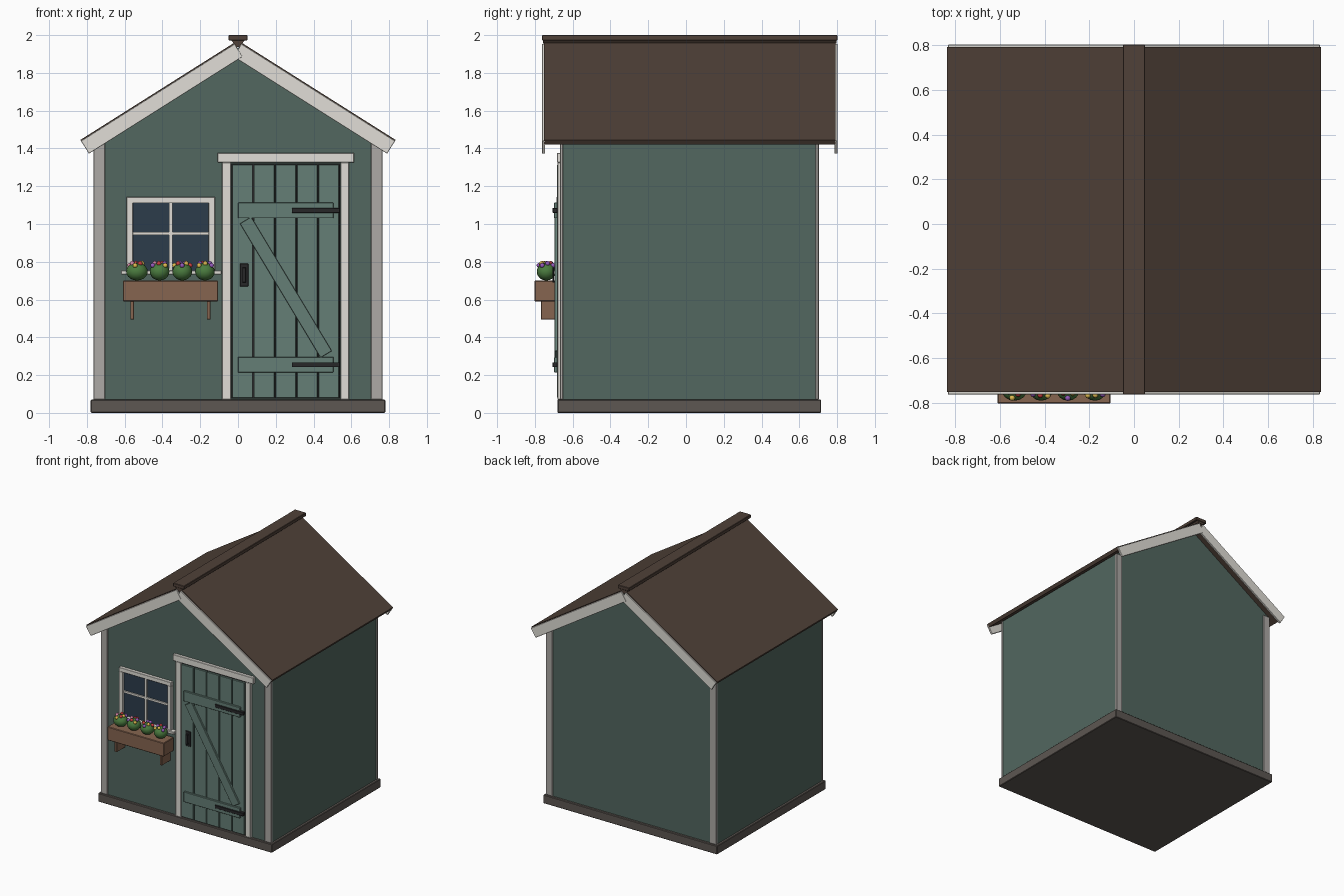
import bpy, bmesh, math, random
from mathutils import Vector

if "Cube" in bpy.data.objects:
    bpy.data.objects.remove(bpy.data.objects["Cube"])

random.seed(4)
MATS = {}
COLORS = {
    "wall": (0.085, 0.135, 0.115), "door": (0.13, 0.21, 0.18), "trim": (0.75, 0.73, 0.68),
    "corner": (0.42, 0.40, 0.38), "base": (0.11, 0.095, 0.085), "roof": (0.08, 0.053, 0.04),
    "box": (0.24, 0.13, 0.08), "glass": (0.025, 0.045, 0.07), "iron": (0.02, 0.02, 0.022),
    "leaf": (0.07, 0.2, 0.05), "red": (0.6, 0.05, 0.05), "yellow": (0.75, 0.5, 0.08),
    "purple": (0.3, 0.1, 0.5), "pink": (0.7, 0.25, 0.4),
}


def paint(ob, color):
    if color not in MATS:
        m = bpy.data.materials.new(color)
        m.diffuse_color = (*COLORS[color], 1)
        m.use_nodes = True
        m.node_tree.nodes["Principled BSDF"].inputs["Base Color"].default_value = m.diffuse_color
        MATS[color] = m
    ob.data.materials.append(MATS[color])


def prism(name, pts, y0, y1, color, bevel=0.0):
    """Extrude an x-z outline from y0 to y1."""
    bm = bmesh.new()
    face = bm.faces.new([bm.verts.new((x, y0, z)) for x, z in pts])
    ext = bmesh.ops.extrude_face_region(bm, geom=[face])
    moved = [v for v in ext["geom"] if isinstance(v, bmesh.types.BMVert)]
    bmesh.ops.translate(bm, verts=moved, vec=(0, y1 - y0, 0))
    bmesh.ops.recalc_face_normals(bm, faces=bm.faces)
    me = bpy.data.meshes.new(name)
    bm.to_mesh(me)
    bm.free()
    ob = bpy.data.objects.new(name, me)
    bpy.context.collection.objects.link(ob)
    paint(ob, color)
    if bevel:
        mod = ob.modifiers.new("soft_edges", "BEVEL")
        mod.width = bevel
        mod.segments = 1
    return ob


def block(name, x0, x1, y0, y1, z0, z1, color, bevel=0.0):
    return prism(name, [(x0, z0), (x1, z0), (x1, z1), (x0, z1)], y0, y1, color, bevel)


def plank(name, a, b, w, y0, y1, color):
    """Board of width w whose centre line runs from a to b in x-z."""
    a, b = Vector(a), Vector(b)
    d = (b - a).normalized()
    n = Vector((-d.y, d.x)) * w / 2
    return prism(name, [a + n, b + n, b - n, a - n], y0, y1, color, 0.002)


def ball(name, loc, size, color, seg, rings):
    bpy.ops.mesh.primitive_uv_sphere_add(segments=seg, ring_count=rings, radius=1, location=loc)
    ob = bpy.context.object
    ob.name = name
    ob.scale = size
    paint(ob, color)
    bpy.ops.object.shade_smooth()


# Floor, walls and gables
block("floor_base", -0.78, 0.78, -0.68, 0.715, 0, 0.07, "base", 0.004)
prism("walls", [(-0.76, 0.07), (0.76, 0.07), (0.76, 1.455), (0, 1.935), (-0.76, 1.455)],
      -0.66, 0.695, "wall")

# Corner boards
for s in (-1, 1):
    for side, y0, y1 in (("front", -0.668, -0.65), ("back", 0.685, 0.703)):
        x0, x1 = sorted((s * 0.705, s * 0.765))
        block("corner_board_" + side, x0, x1, y0, y1, 0.07, 1.455, "corner", 0.003)

# Roof slabs, ridge cap and barge boards
d = Vector((0.835, -0.527)).normalized()
n = Vector((d.y, -d.x))
apex, eave = Vector((0, 1.972)), Vector((0.835, 1.445))
low = eave + n * 0.028
under = Vector((0, 1.972 - 0.028 / d.x))
for s in (-1, 1):
    prism("roof_slab", [(s * p.x, p.y) for p in (apex, eave, low, under)], -0.752, 0.792, "roof")
    top = apex + d * 0.025 + n * 0.006
    end = eave + n * 0.006
    c = n * 0.04
    for y0, y1 in ((-0.762, -0.746), (0.786, 0.802)):
        a, b = top + c, end + c
        plank("barge_board", (s * a.x, a.y), (s * b.x, b.y), 0.08,
              y0 + s * 0.0004, y1 + s * 0.0004, "trim")
block("ridge_cap", -0.05, 0.05, -0.762, 0.802, 1.972, 2.0, "roof", 0.003)
prism("ridge_fill", [(-0.035, 1.972), (0.035, 1.972), (0.022, 1.955), (-0.022, 1.955)],
      -0.758, 0.798, "roof")

# Door backing and planks
block("door_backing", -0.035, 0.54, -0.668, -0.655, 0.075, 1.32, "iron")
w = 0.57 / 5
for i in range(5):
    x = -0.033 + i * w
    block("door_plank", x + 0.003, x + w - 0.003, -0.682, -0.66, 0.08, 1.315, "door", 0.002)

# Door ledges, brace, hinges and latch
for z in (0.255, 1.072):
    block("door_ledge", 0, 0.505, -0.698, -0.68, z - 0.041, z + 0.041, "door", 0.002)
    block("strap_hinge", 0.285, 0.54, -0.706, -0.68, z - 0.013, z + 0.013, "iron", 0.002)
plank("door_brace", (0.04, 1.02), (0.467, 0.31), 0.07, -0.696, -0.68, "door")
block("latch_plate", 0.01, 0.055, -0.69, -0.68, 0.67, 0.79, "iron", 0.002)
block("latch_handle", 0.023, 0.042, -0.706, -0.7, 0.69, 0.77, "iron", 0.002)
for z in (0.69, 0.76):
    block("latch_post", 0.025, 0.04, -0.702, -0.685, z, z + 0.01, "iron")

# Door frame
for x0, x1 in ((-0.085, -0.037), (0.542, 0.588)):
    block("door_jamb", x0, x1, -0.68, -0.655, 0.07, 1.325, "trim", 0.003)
block("door_lintel", -0.108, 0.615, -0.684, -0.655, 1.325, 1.377, "trim", 0.003)

# Window
block("window_glass", -0.56, -0.15, -0.665, -0.655, 0.75, 1.115, "glass")
for x0, x1 in ((-0.59, -0.556), (-0.156, -0.122)):
    block("window_side", x0, x1, -0.685, -0.655, 0.745, 1.112, "trim", 0.002)
block("window_head", -0.59, -0.122, -0.685, -0.655, 1.11, 1.143, "trim", 0.002)
block("window_muntin_upright", -0.364, -0.347, -0.677, -0.66, 0.75, 1.112, "trim")
block("window_muntin_cross", -0.557, -0.155, -0.676, -0.66, 0.942, 0.958, "trim")
block("window_sill", -0.62, -0.088, -0.70, -0.655, 0.733, 0.755, "trim", 0.003)

# Flower box and brackets
block("flower_box", -0.61, -0.105, -0.802, -0.672, 0.59, 0.70, "box", 0.004)
for x in (-0.56, -0.155):
    block("box_bracket", x - 0.01, x + 0.01, -0.768, -0.655, 0.495, 0.592, "box", 0.002)

# Plants and blossoms
for i in range(4):
    cx = -0.535 + i * 0.12
    rx = 0.057 if i == 0 else 0.052
    ball("plant", (cx, -0.74, 0.748), (rx, 0.05, 0.047), "leaf", 16, 10)
    for k in range(7):
        a = 2 * math.pi * k / 7 + i
        r = 0.85 if k % 2 else 0.55
        ball("blossom",
             (cx + 0.05 * r * math.cos(a), -0.74 + 0.045 * r * math.sin(a),
              0.75 + 0.047 * math.sqrt(1 - r * r * 0.8)),
             (0.013, 0.013, 0.013), random.choice(["red", "yellow", "purple", "pink"]), 10, 6)
